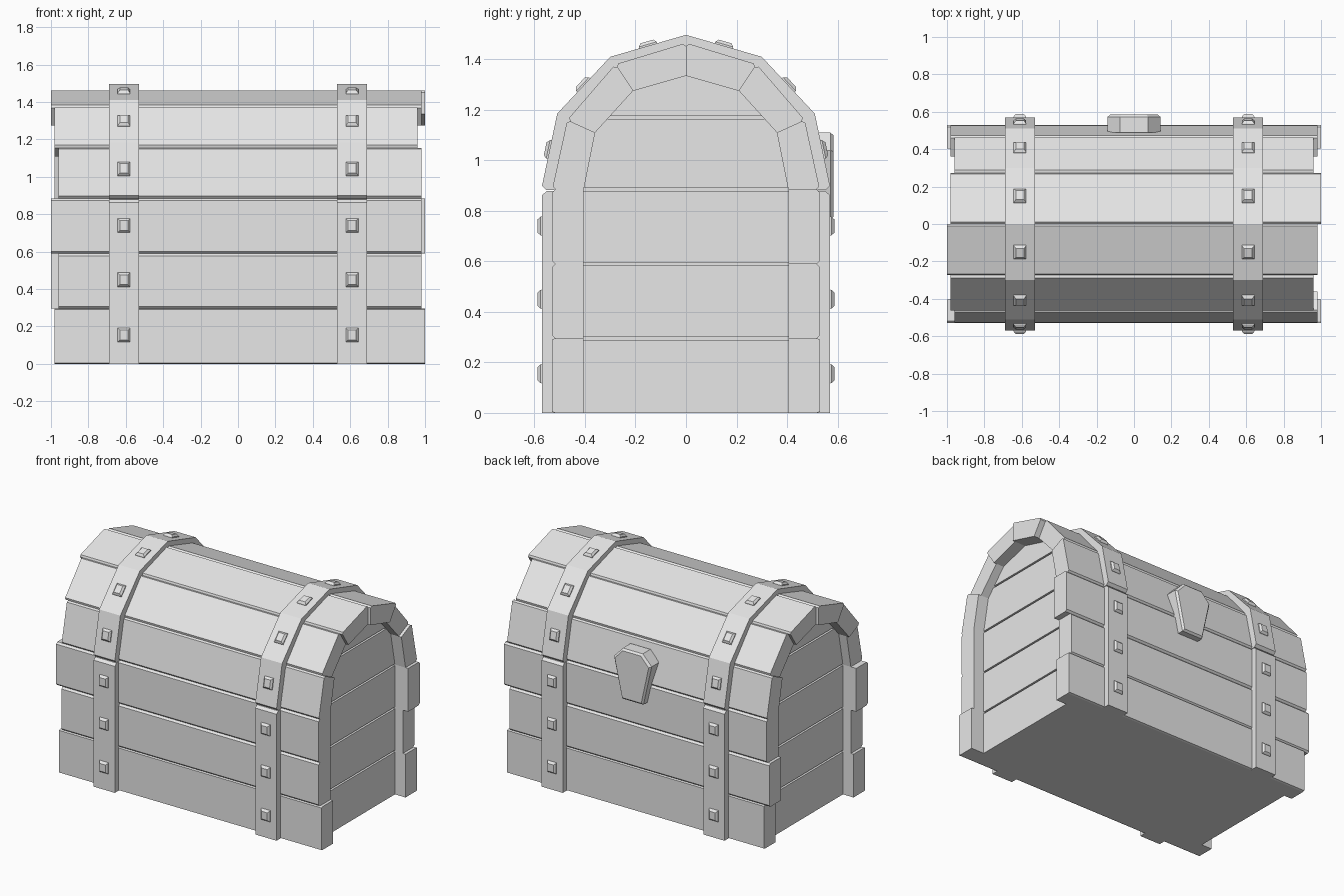
import bpy, bmesh, math
from mathutils import Vector, Matrix

cube = bpy.data.objects.get("Cube")
if cube:
    bpy.data.objects.remove(cube, do_unlink=True)

grey = bpy.data.materials.new("light_grey")
grey.use_nodes = True
grey.diffuse_color = (0.8, 0.8, 0.8, 1)
grey.node_tree.nodes["Principled BSDF"].inputs["Base Color"].default_value = (0.8, 0.8, 0.8, 1)


def finish(name, bm):
    bmesh.ops.recalc_face_normals(bm, faces=bm.faces)
    mesh = bpy.data.meshes.new(name)
    bm.to_mesh(mesh)
    bm.free()
    mesh.materials.append(grey)
    obj = bpy.data.objects.new(name, mesh)
    bpy.context.collection.objects.link(obj)
    return obj


def loft(bm, ring_a, ring_b):
    """Closed solid between two matching rings of points."""
    a = [bm.verts.new(p) for p in ring_a]
    b = [bm.verts.new(p) for p in ring_b]
    bm.faces.new(a)
    bm.faces.new(b[::-1])
    for i in range(len(a)):
        j = (i + 1) % len(a)
        bm.faces.new((a[i], a[j], b[j], b[i]))


def prism_x(name, yz, x0, x1):
    """Side profile extruded along x."""
    bm = bmesh.new()
    loft(bm, [(x0, y, z) for y, z in yz], [(x1, y, z) for y, z in yz])
    return finish(name, bm)


# Half profiles (y, z) from the lid joint to the ridge
OUTER = [(0.53, 0.885), (0.47, 1.16), (0.28, 1.38), (0, 1.465)]
INNER = [(0.405, 0.885), (0.36, 1.11), (0.21, 1.275), (0, 1.335)]
STRAP = [(0.57, 0.90), (0.51, 1.185), (0.30, 1.41), (0, 1.497)]
BANDS = [0, 0.295, 0.59, 0.885]


def plank(name, side, o0, o1, i0, i1, x0, x1, chamfer=0.012):
    """Board with its two long outer edges cut off."""
    o0, o1, i0, i1 = map(Vector, (o0, o1, i0, i1))
    along = (o1 - o0).normalized()
    pts = [i0, o0.lerp(i0, 0.1), o0 + along * chamfer,
           o1 - along * chamfer, o1.lerp(i1, 0.1), i1]
    prism_x(name, [(p.x * side, p.y) for p in pts], x0, x1)


# Box boards, with staggered ends, front then back
BOX_ENDS = {-1: [(-0.98, 1.0), (-0.96, 0.98), (-1.0, 0.98)],
            1: [(-0.96, 0.98), (-1.0, 0.96), (-0.98, 1.0)]}
LID_ENDS = {-1: [(-0.96, 0.98), (-0.98, 0.96), (-1.0, 0.98)],
            1: [(-0.98, 0.98), (-0.96, 0.96), (-0.98, 1.0)]}
for side, word in ((-1, "front"), (1, "back")):
    for k, (x0, x1) in enumerate(BOX_ENDS[side]):
        z0, z1 = BANDS[k], BANDS[k + 1]
        plank(f"{word}_board_{k + 1}", side, (0.53, z0), (0.53, z1),
              (0.405, z0), (0.405, z1), x0, x1, 0.012 if k else 0.004)
    for k, (x0, x1) in enumerate(LID_ENDS[side]):
        plank(f"{word}_lid_board_{k + 1}", side, OUTER[k], OUTER[k + 1],
              INNER[k], INNER[k + 1], x0, x1)

# Floor
prism_x("floor", [(-0.5, 0), (0.5, 0), (0.5, 0.04), (-0.5, 0.04)], -0.89, 0.89)


# Recessed end walls: horizontal boards over a thin backing
MID = [(0.46, 0)] + [((a[0] + b[0]) / 2, (a[1] + b[1]) / 2) for a, b in zip(OUTER, INNER)]


def half_width(z):
    for (y0, z0), (y1, z1) in zip(MID, MID[1:]):
        if z <= z1:
            return y0 + (y1 - y0) * (z - z0) / (z1 - z0)
    return 0


def slice_profile(z0, z1):
    """Part of the arched end between two heights."""
    zs = [z0] + [z for _, z in MID if z0 < z < z1] + [z1]
    right = [(half_width(z), z) for z in zs]
    left = [(-y, z) for y, z in reversed(right) if y > 0.001]
    return right + left


for s, word in ((1, "left"), (-1, "right")):
    prism_x(f"{word}_end_backing", slice_profile(0, MID[-1][1]), s * 0.85, s * 0.885)
    edges = BANDS + [1.17, MID[-1][1]]
    for k in range(5):
        low = edges[k] + (0.006 if k else 0)
        high = edges[k + 1] - (0.006 if k < 4 else 0)
        prism_x(f"{word}_end_board_{k + 1}", slice_profile(low, high), s * 0.87, s * 0.9)


# Metal straps: upright bars on the box and one band over the lid
def stud(bm, pos, normal):
    """Small tapered block standing on a strap."""
    n = Vector(normal).normalized()
    u = Vector((1, 0, 0))
    v = n.cross(u)
    pos = Vector(pos)
    rings = []
    for w, h, d in ((0.033, 0.04, -0.01), (0.033, 0.037, 0.006), (0.022, 0.026, 0.018)):
        rings.append([pos + u * w * a + v * h * b + n * d
                      for a, b in ((-1, -1), (1, -1), (1, 1), (-1, 1))])
    loft(bm, rings[0], rings[1])
    loft(bm, rings[1], rings[2])


for s, word in ((1, "left"), (-1, "right")):
    x, x0, x1 = s * 0.61, s * 0.61 - 0.08, s * 0.61 + 0.08
    for side, face in ((-1, "front"), (1, "back")):
        bar = [(0.5, 0), (0.57, 0), (0.57, 0.862), (0.552, 0.878), (0.5, 0.878)]
        prism_x(f"{word}_{face}_strap", [(side * y, z) for y, z in bar], x0, x1)
    half = [(0.552, 0.882)] + STRAP
    under = [(0.5, 0.882), (0.44, 1.14), (0.26, 1.35), (0, 1.43)]
    bm = bmesh.new()
    for side in (-1, 1):
        prof = [(side * y, z) for y, z in half + under[::-1]]
        loft(bm, [(x0, y, z) for y, z in prof], [(x1, y, z) for y, z in prof])
    finish(f"{word}_lid_strap", bm)

    bm = bmesh.new()
    for side in (-1, 1):
        for z in (0.155, 0.45, 0.74):
            stud(bm, (x, side * 0.57, z), (0, side, 0))
        for (y0, z0), (y1, z1) in zip(STRAP, STRAP[1:]):
            stud(bm, (x, side * (y0 + y1) / 2, (z0 + z1) / 2),
                 (0, side * (z1 - z0), y0 - y1))
    finish(f"{word}_studs", bm)

# Tapered clasp plate with a bevelled rim
clasp = [(-0.075, 1.11), (0.075, 1.11), (0.142, 1.04), (0.08, 0.765), (-0.08, 0.765), (-0.142, 1.04)]
bm = bmesh.new()
rim = [(x, 0.572, z) for x, z in clasp]
loft(bm, [(x, 0.49, z) for x, z in clasp], rim)
loft(bm, rim, [(x * 0.9, 0.585, 0.94 + (z - 0.94) * 0.93) for x, z in clasp])
finish("clasp", bm)
